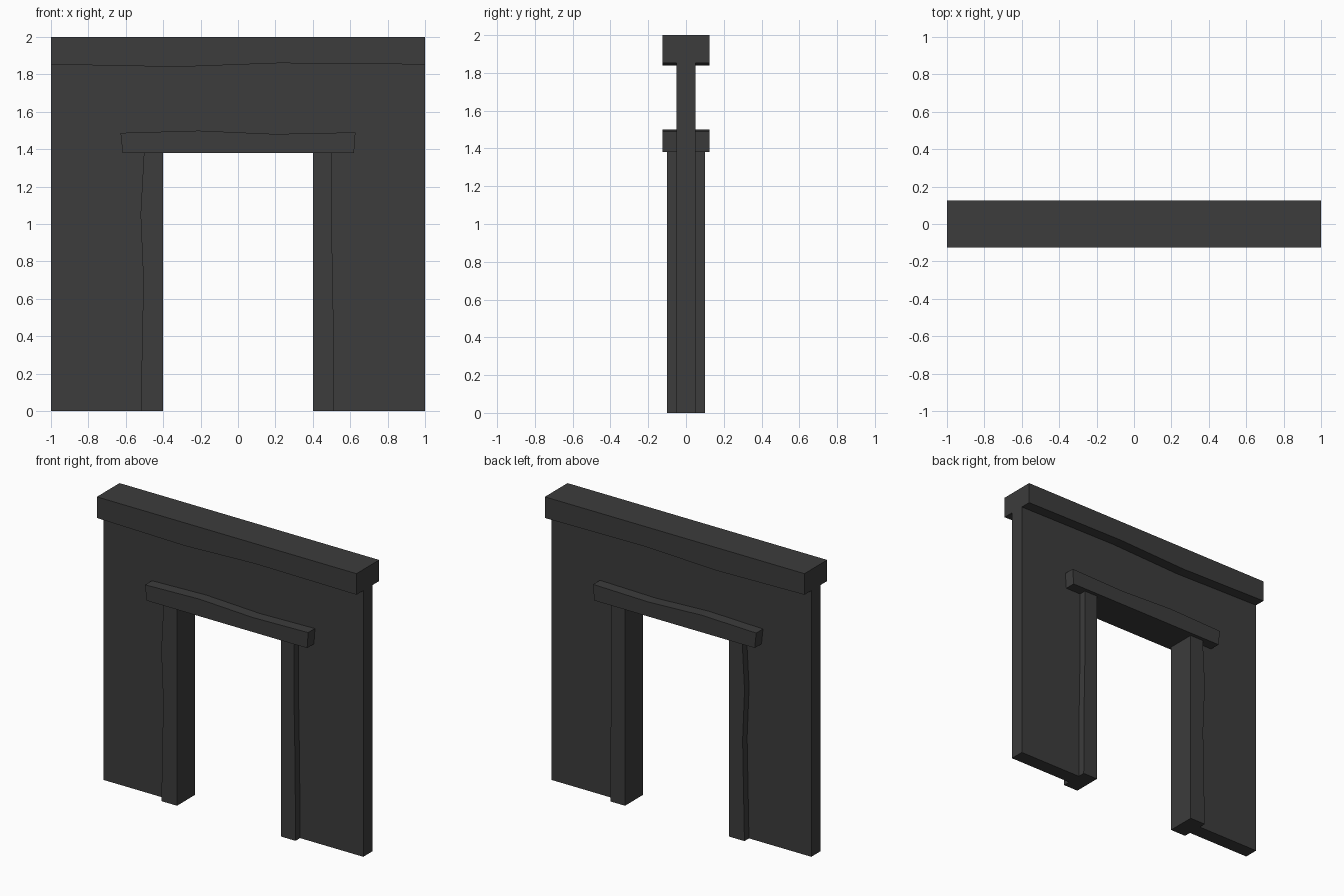
import bpy, bmesh

if "Cube" in bpy.data.objects:
    bpy.data.objects.remove(bpy.data.objects["Cube"])

stone = bpy.data.materials.new("dark_stone")
stone.diffuse_color = (0.045, 0.045, 0.045, 1)
stone.use_nodes = True
stone.node_tree.nodes["Principled BSDF"].inputs["Base Color"].default_value = stone.diffuse_color


def slab(name, outline, depth):
    """Extrude an x/z outline through y, centred on y = 0."""
    bm = bmesh.new()
    face = bm.faces.new([bm.verts.new((x, -depth / 2, z)) for x, z in outline])
    ext = bmesh.ops.extrude_face_region(bm, geom=[face])
    moved = [g for g in ext["geom"] if isinstance(g, bmesh.types.BMVert)]
    bmesh.ops.translate(bm, verts=moved, vec=(0, depth, 0))
    bmesh.ops.recalc_face_normals(bm, faces=bm.faces)
    mesh = bpy.data.meshes.new(name)
    bm.to_mesh(mesh)
    bm.free()
    mesh.materials.append(stone)
    obj = bpy.data.objects.new(name, mesh)
    bpy.context.collection.objects.link(obj)
    return obj


# Uneven hand-cut edges
beam_underside = [(-1, 1.853), (-0.32, 1.84), (0.22, 1.86), (1, 1.853)]
left_edge = [(-0.52, 0), (-0.506, 0.7), (-0.521, 1.05), (-0.503, 1.38)]
right_edge = [(0.513, 0), (0.51, 0.5), (0.502, 0.95), (0.503, 1.38)]

# Thin wall; its opening edge is buried in the posts and lintel
slab("wall", [(-1, 0), (-0.45, 0), (-0.45, 1.43), (0.45, 1.43), (0.45, 0), (1, 0)]
     + beam_underside[::-1], 0.1)

# Top beam
slab("top_beam", beam_underside + [(1, 2), (-1, 2)], 0.25)

# Door posts
slab("left_post", left_edge + [(-0.4, 1.38), (-0.4, 0)], 0.2)
slab("right_post", right_edge + [(0.4, 1.38), (0.4, 0)], 0.2)

# Lintel
slab("lintel", [(-0.617, 1.38), (0.62, 1.38), (0.628, 1.49), (0.2, 1.481),
                (-0.21, 1.499), (-0.628, 1.487)], 0.25)
